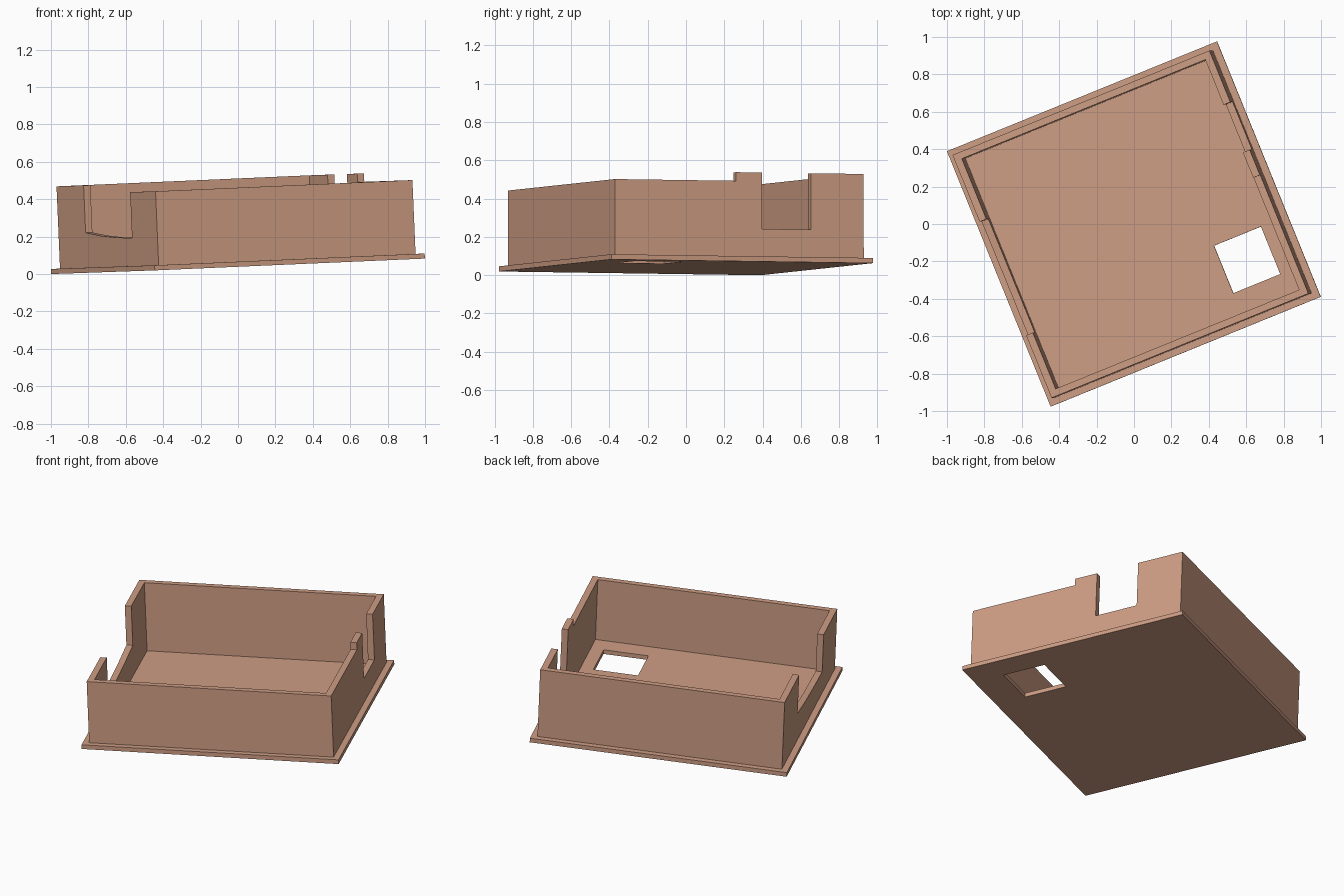
import bpy, bmesh, math
from mathutils import Matrix, Vector

if "Cube" in bpy.data.objects:
    bpy.data.objects.remove(bpy.data.objects["Cube"])

T = 0.027            # plate thickness
TOP = T + 0.44       # full wall height
LOW = T + 0.395      # lowered front wall height


def obj_from_bm(name, bm):
    bmesh.ops.recalc_face_normals(bm, faces=bm.faces)
    me = bpy.data.meshes.new(name)
    bm.to_mesh(me)
    bm.free()
    ob = bpy.data.objects.new(name, me)
    bpy.context.collection.objects.link(ob)
    return ob


def prism(name, x0, x1, profile):
    """Extrude a (y, z) profile along x."""
    bm = bmesh.new()
    face = bm.faces.new([bm.verts.new((x0, y, z)) for y, z in profile])
    ext = bmesh.ops.extrude_face_region(bm, geom=[face])
    verts = [g for g in ext["geom"] if isinstance(g, bmesh.types.BMVert)]
    bmesh.ops.translate(bm, verts=verts, vec=(x1 - x0, 0, 0))
    return obj_from_bm(name, bm)


def box(name, x0, x1, y0, y1, z0, z1):
    return prism(name, x0, x1, [(y0, z0), (y1, z0), (y1, z1), (y0, z1)])


def combine(target, tool, operation):
    """Apply a boolean and remove the tool object."""
    tool.hide_render = True
    mod = target.modifiers.new("bool", 'BOOLEAN')
    mod.operation = operation
    mod.solver = 'EXACT'
    mod.object = tool
    bpy.context.view_layer.objects.active = target
    bpy.ops.object.modifier_apply(modifier=mod.name)
    bpy.data.objects.remove(tool, do_unlink=True)


# Base plate with a raised block for the walls
tray = box("open_tray", -0.78, 0.78, -0.737, 0.737, 0, T)
combine(tray, box("wall_block", -0.742, 0.742, -0.701, 0.701, T / 2, TOP), 'UNION')

# Cavity, lowered front half, right notch, floor window
combine(tray, box("cavity", -0.703, 0.703, -0.664, 0.664, T, 1), 'DIFFERENCE')
combine(tray, box("front_step", -1, 1, -1, -0.017, LOW, 1), 'DIFFERENCE')
combine(tray, box("right_notch", 0.6, 1, 0.129, 0.404, T + 0.145, 1), 'DIFFERENCE')
combine(tray, box("floor_window", 0.354, 0.625, -0.543, -0.269, -1, 0.1), 'DIFFERENCE')

# Left notch with a gently sagging, sloped sill
sill = [(-0.34, T + 0.15), (-0.12, T + 0.155), (0.1, T + 0.167), (0.316, T + 0.187)]
combine(tray, prism("left_notch", -1, -0.6, sill + [(0.316, 1), (-0.34, 1)]), 'DIFFERENCE')

# Turn and tilt the tray as it stands
n = Vector((-0.0425, -0.003, 1)).normalized()
a = math.radians(22.1)
u = Vector((math.cos(a), math.sin(a), 0))
u = (u - n * u.dot(n)).normalized()
v = n.cross(u)
tray.data.transform(Matrix((u, v, n)).transposed().to_4x4())
low = min(p.co.z for p in tray.data.vertices)
tray.data.transform(Matrix.Translation((0, 0, -low)))

mat = bpy.data.materials.new("clay_plastic")
mat.diffuse_color = (0.62, 0.34, 0.23, 1)
mat.use_nodes = True
mat.node_tree.nodes["Principled BSDF"].inputs["Base Color"].default_value = mat.diffuse_color
tray.data.materials.clear()
tray.data.materials.append(mat)
for p in tray.data.polygons:
    p.use_smooth = False
    p.material_index = 0
